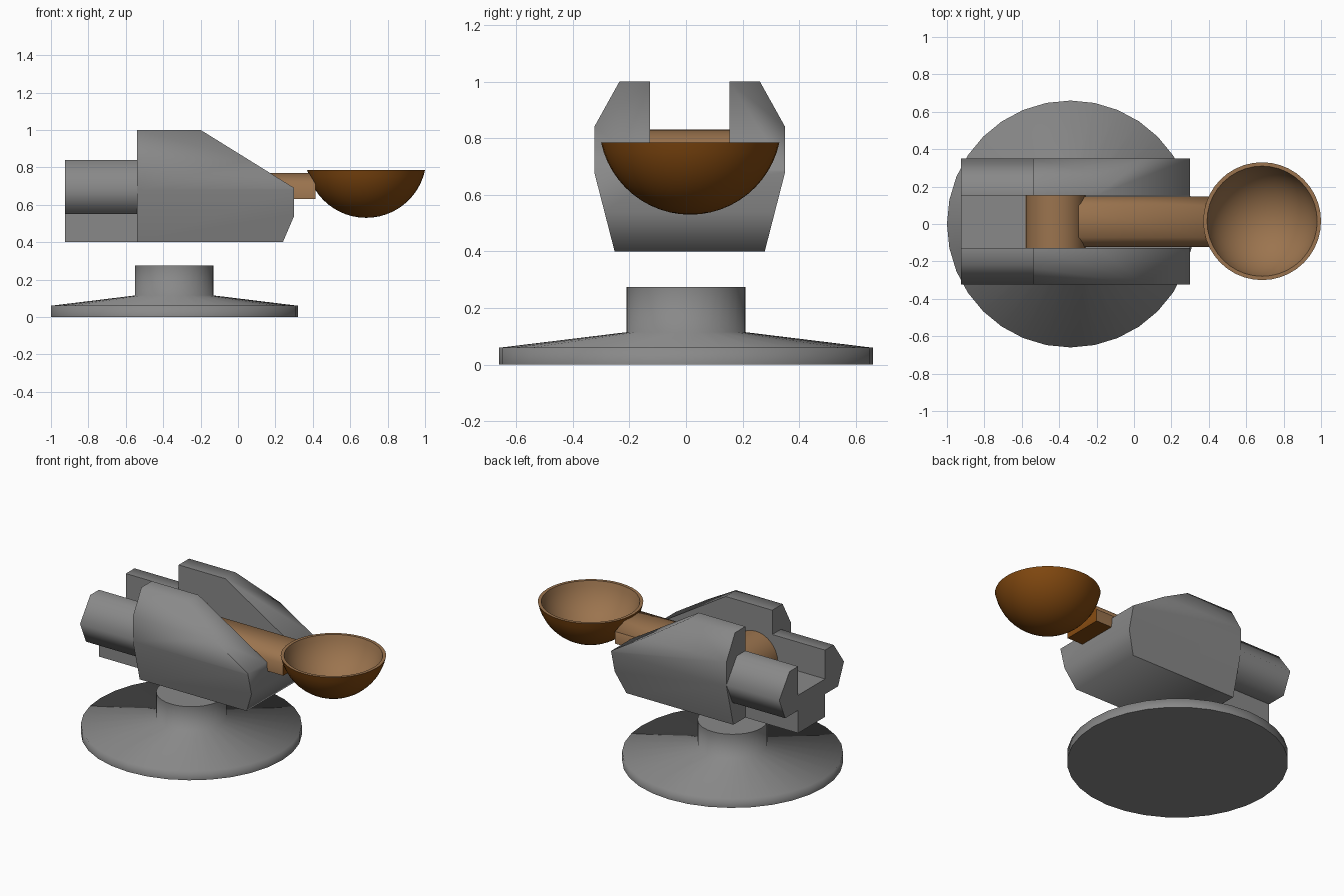
import bpy, bmesh, math
from mathutils import Vector

if "Cube" in bpy.data.objects:
    bpy.data.objects.remove(bpy.data.objects["Cube"])

def material(name, rgb):
    m = bpy.data.materials.new(name)
    m.diffuse_color = (*rgb, 1)
    m.use_nodes = True
    m.node_tree.nodes["Principled BSDF"].inputs["Base Color"].default_value = m.diffuse_color
    return m

GREY = material("stone grey", (0.25, 0.25, 0.25))
TAN = material("light wood", (0.33, 0.175, 0.077))
BROWN = material("dark wood", (0.22, 0.065, 0.005))
YC = 0.013  # mid plane of the body and arm

def finish(bm, name, mats, angle=40, rule=None):
    bmesh.ops.recalc_face_normals(bm, faces=bm.faces)
    if rule:
        for f in bm.faces:
            f.material_index = 1 if rule(f) else 0
    me = bpy.data.meshes.new(name)
    bm.to_mesh(me)
    bm.free()
    ob = bpy.data.objects.new(name, me)
    bpy.context.collection.objects.link(ob)
    for m in mats:
        me.materials.append(m)
    bpy.ops.object.select_all(action='DESELECT')
    ob.select_set(True)
    bpy.context.view_layer.objects.active = ob
    bpy.ops.object.shade_smooth_by_angle(angle=math.radians(angle))
    return ob

def lathe(name, profile, centre, mats, steps, angle=40, rule=None):
    """Spin (radius, z) points around a vertical axis."""
    bm = bmesh.new()
    vs = [bm.verts.new((r, 0, z)) for r, z in profile]
    es = [bm.edges.new(p) for p in zip(vs, vs[1:])]
    bmesh.ops.spin(bm, geom=vs + es, cent=(0, 0, 0), axis=(0, 0, 1),
                   angle=math.tau, steps=steps, use_duplicate=False)
    bmesh.ops.remove_doubles(bm, verts=bm.verts, dist=1e-4)
    bmesh.ops.translate(bm, verts=bm.verts, vec=(*centre, 0))
    return finish(bm, name, mats, angle, rule)

def prism(name, half, x0, x1, mats, cuts=(), angle=75, rule=None):
    """Extrude a mirrored half section of (y, z) along x, then trim by planes."""
    section = half + [(-y, z) for y, z in reversed(half)]
    bm = bmesh.new()
    f = bm.faces.new([bm.verts.new((x0, y + YC, z)) for y, z in section])
    ext = bmesh.ops.extrude_face_region(bm, geom=[f], use_keep_orig=True)
    bmesh.ops.translate(bm, vec=(x1 - x0, 0, 0),
                        verts=[g for g in ext["geom"] if isinstance(g, bmesh.types.BMVert)])
    bmesh.ops.recalc_face_normals(bm, faces=bm.faces)
    for (ax, az), (bx, bz) in cuts:
        no = Vector((bz - az, 0, ax - bx))
        if no.x < 0:
            no.negate()
        r = bmesh.ops.bisect_plane(bm, geom=bm.verts[:] + bm.edges[:] + bm.faces[:],
                                   plane_co=(ax, 0, az), plane_no=no, clear_outer=True)
        edges = [g for g in r["geom_cut"] if isinstance(g, bmesh.types.BMEdge)]
        bmesh.ops.holes_fill(bm, edges=edges, sides=0)
    return finish(bm, name, mats, angle, rule)

# Round foot with neck
lathe("base", [(0, 0), (0.66, 0), (0.66, 0.06), (0.21, 0.115), (0.21, 0.275), (0, 0.275)],
      (-0.34, 0), [GREY], 32, angle=86)

# Slotted body, trimmed at the nose
FLOOR = 0.65
prism("body", [(0.265, 0.4), (0.337, 0.68), (0.337, 0.84), (0.248, 1.0), (0.14, 1.0), (0.14, FLOOR)],
      -0.54, 0.3, [GREY], cuts=[((-0.2, 1.0), (0.3, 0.69)), ((0.24, 0.4), (0.3, 0.54))])

# Rear prongs over a narrow block
prism("rear_prongs", [(0.14, 0.4), (0.14, 0.55), (0.275, 0.55), (0.337, 0.69), (0.23, 0.84),
                      (0.14, 0.84), (0.14, FLOOR)], -0.925, -0.54, [GREY])

# Pivot drum across the slot
bm = bmesh.new()
bmesh.ops.create_cone(bm, cap_ends=True, segments=32, radius1=0.16, radius2=0.16, depth=0.28)
for v in bm.verts:
    x, y, z = v.co
    v.co = (x - 0.42, z + YC, y + 0.67)
finish(bm, "pivot_drum", [TAN])

# Throwing arm, dark underneath, ending against the bowl
prism("arm", [(0.135, 0.63), (0.135, 0.71), (0.085, 0.77)], -0.4, 0.415, [TAN, BROWN],
      cuts=[((0.38, 0.77), (0.415, 0.71))], rule=lambda f: f.normal.z < -0.5 or f.normal.x > 0.5)

# Bowl: a spherical cap with a thin wall, dark outside and light inside
def cap(R, zc, z_rim, n=12):
    a = math.acos((zc - z_rim) / R)
    return [(R * math.sin(a * i / n), zc - R * math.cos(a * i / n)) for i in range(n + 1)]

outer = cap(0.322, 0.852, 0.785)
inner = cap(0.302, 0.852, 0.785)
lathe("bowl", outer + inner[::-1], (0.685, 0.015), [TAN, BROWN], 40,
      rule=lambda f: f.normal.z < 0)
